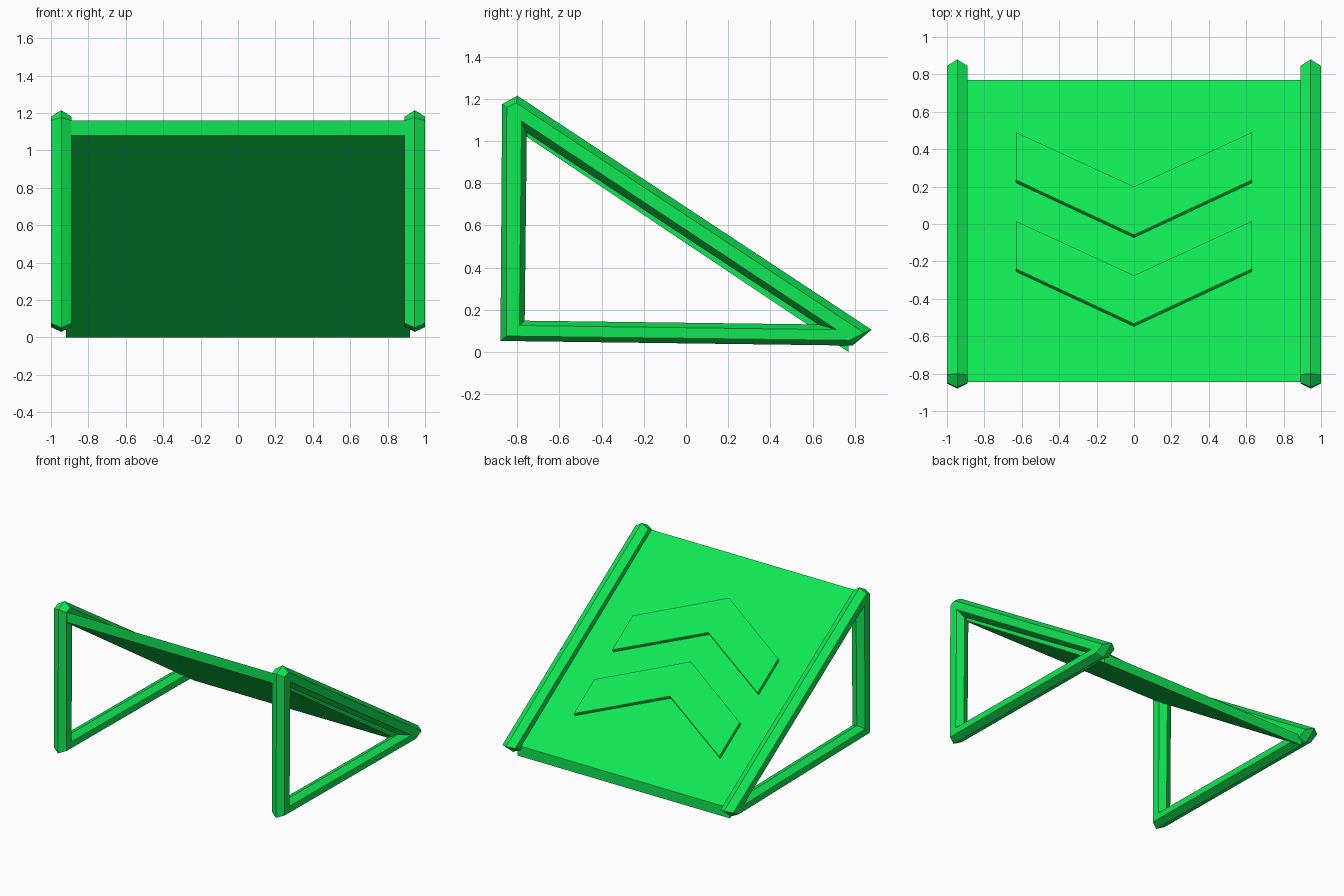
import bpy, bmesh
from mathutils import Vector

if "Cube" in bpy.data.objects:
    bpy.data.objects.remove(bpy.data.objects["Cube"])

green = bpy.data.materials.new("green")
green.diffuse_color = (0.005, 0.8, 0.09, 1)
green.use_nodes = True
green.node_tree.nodes["Principled BSDF"].inputs["Base Color"].default_value = green.diffuse_color
SLOPE = -1.08 / 1.615


def deck_z(y):
    return 1.16 + SLOPE * (y + 0.845)


def add_object(name, bm):
    bmesh.ops.remove_doubles(bm, verts=bm.verts, dist=1e-4)
    bmesh.ops.recalc_face_normals(bm, faces=bm.faces)
    mesh = bpy.data.meshes.new(name)
    bm.to_mesh(mesh)
    bm.free()
    mesh.materials.append(green)
    obj = bpy.data.objects.new(name, mesh)
    bpy.context.collection.objects.link(obj)
    return obj


def prism(name, outline, offset):
    """Extrude a closed 3D outline along an offset."""
    bm = bmesh.new()
    face = bm.faces.new([bm.verts.new(p) for p in outline])
    ext = bmesh.ops.extrude_face_region(bm, geom=[face], use_keep_orig=True)
    bmesh.ops.translate(bm, vec=offset,
                        verts=[v for v in ext["geom"] if isinstance(v, bmesh.types.BMVert)])
    return add_object(name, bm)


# Side frames: six-sided tube bent round a triangle, corners given in (y, z)
outer = [(-0.88, 0.052), (0.79, 0.03), (0.88, 0.105), (-0.80, 1.215), (-0.872, 1.175)]
outer_mid = [(-0.852, 0.075), (0.775, 0.055), (0.845, 0.09), (-0.805, 1.18), (-0.85, 1.16)]
inner_mid = [(-0.79, 0.125), (0.715, 0.105), (0.715, 0.105), (-0.78, 1.095), (-0.78, 1.095)]
inner = [(-0.765, 0.148), (0.63, 0.13), (0.63, 0.13), (-0.755, 1.04), (-0.755, 1.04)]
section = [(0, outer), (0.055, outer_mid), (0.055, inner_mid),
           (0, inner), (-0.055, inner_mid), (-0.055, outer_mid)]


def side_frame(name, cx):
    bm = bmesh.new()
    rings = []
    for i in range(5):
        rings.append([bm.verts.new((cx + dx, *loop[i])) for dx, loop in section])
    for i in range(5):
        a, b = rings[i], rings[(i + 1) % 5]
        for j in range(6):
            k = (j + 1) % 6
            bm.faces.new((a[j], a[k], b[k], b[j]))
    bmesh.ops.dissolve_degenerate(bm, edges=bm.edges, dist=1e-4)
    add_object(name, bm)


side_frame("left_frame", -0.945)
side_frame("right_frame", 0.945)

# Sloping deck with upright ends
prism("ramp_deck", [(-0.92, -0.845, 1.08), (-0.92, 0.77, 0.0),
                    (-0.92, 0.77, 0.08), (-0.92, -0.845, 1.16)], (1.84, 0, 0))

# Raised chevrons on the deck
normal = Vector((0, -SLOPE, 1)).normalized() * 0.027
plan = [(-0.63, 0.475), (0, 0.185), (0.63, 0.475), (0.63, 0.22), (0, -0.073), (-0.63, 0.22)]
for name, shift in (("upper_chevron", -0.475), ("lower_chevron", 0)):
    prism(name, [(x, y + shift, deck_z(y + shift)) for x, y in plan], normal)
